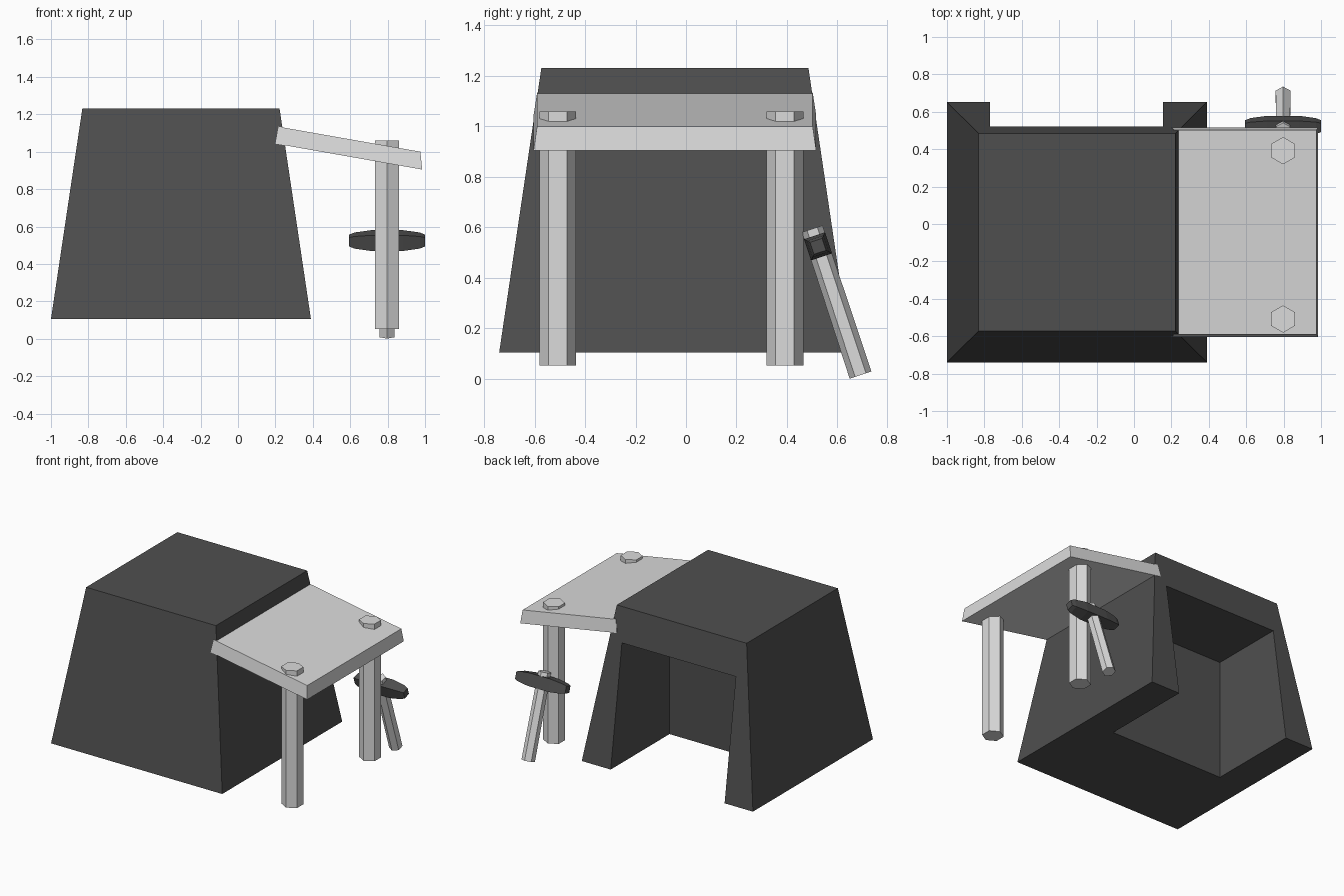
import bpy, bmesh, math
from mathutils import Matrix, Vector

if "Cube" in bpy.data.objects:
    bpy.data.objects.remove(bpy.data.objects["Cube"])


def material(name, v):
    m = bpy.data.materials.new(name)
    m.diffuse_color = (v, v, v, 1)
    m.use_nodes = True
    m.node_tree.nodes["Principled BSDF"].inputs["Base Color"].default_value = m.diffuse_color
    return m


DARK = material("dark_grey", 0.078)
LIGHT = material("light_grey", 0.71)


def loft(name, rings, mat, matrix=Matrix()):
    """Join rings of points into a closed flat-shaded solid."""
    bm = bmesh.new()
    vs = [[bm.verts.new(matrix @ Vector(p)) for p in r] for r in rings]
    n = len(vs[0])
    for a, b in zip(vs, vs[1:]):
        for i in range(n):
            j = (i + 1) % n
            bm.faces.new((a[i], a[j], b[j], b[i]))
    bm.faces.new(vs[0][::-1])
    bm.faces.new(vs[-1])
    bmesh.ops.recalc_face_normals(bm, faces=bm.faces)
    me = bpy.data.meshes.new(name)
    bm.to_mesh(me)
    bm.free()
    me.materials.append(mat)
    ob = bpy.data.objects.new(name, me)
    bpy.context.collection.objects.link(ob)
    return ob


def rect(x0, x1, y0, y1, z):
    return [(x0, y0, z), (x1, y0, z), (x1, y1, z), (x0, y1, z)]


def hexagon(r, z):
    # corners point along y, flats face x
    return [(r * math.sin(k * math.pi / 3), r * math.cos(k * math.pi / 3), z)
            for k in range(6)]


# tapered block body with a box-shaped alcove cut in from the back
body = loft("block_body", [rect(-1, 0.39, -0.74, 0.652, 0.105),
                           rect(-0.832, 0.222, -0.573, 0.485, 1.232)], DARK)
cutter = loft("alcove_cutter", [rect(-0.77, 0.155, -0.03, 1, -0.1),
                                rect(-0.77, 0.155, -0.03, 1, 0.985)], DARK)
cutter.hide_render = True
mod = body.modifiers.new("alcove", 'BOOLEAN')
mod.operation = 'DIFFERENCE'
mod.solver = 'EXACT'
mod.object = cutter
bpy.context.view_layer.objects.active = body
body.select_set(True)
bpy.ops.object.modifier_apply(modifier=mod.name)
bpy.data.objects.remove(cutter)

# sloping awning slab, slightly wider underneath
slope = Matrix.Translation((0.975, -0.044, 1.0)) @ Matrix.Rotation(math.radians(10), 4, 'Y')
loft("awning_slab", [rect(-0.77, 0.026, -0.56, 0.56, -0.092),
                     rect(-0.77, 0, -0.546, 0.546, 0)], LIGHT, slope)

# hexagonal posts passing through the slab
for name, y in (("front_post", -0.508), ("back_post", 0.392)):
    loft(name, [hexagon(0.073, 0.053), hexagon(0.073, 1.06)], LIGHT,
         Matrix.Translation((0.797, y, 0)))

# hammer leaning against the back post: hexagonal handle, tapered square head
lean = Matrix.Translation((0.797, 0.523, 0.525)) @ Matrix.Rotation(math.radians(18.3), 4, 'X')
loft("hammer_handle", [hexagon(0.0455, -0.537), hexagon(0.043, 0.073)], LIGHT, lean)
stations = [(0.203, 0.025), (0.175, 0.034), (0.085, 0.044)]
stations = [(-x, s) for x, s in stations] + stations[::-1]
loft("hammer_head", [[(x, -s, -s), (x, s, -s), (x, s, s), (x, -s, s)]
                     for x, s in stations], DARK, lean)
